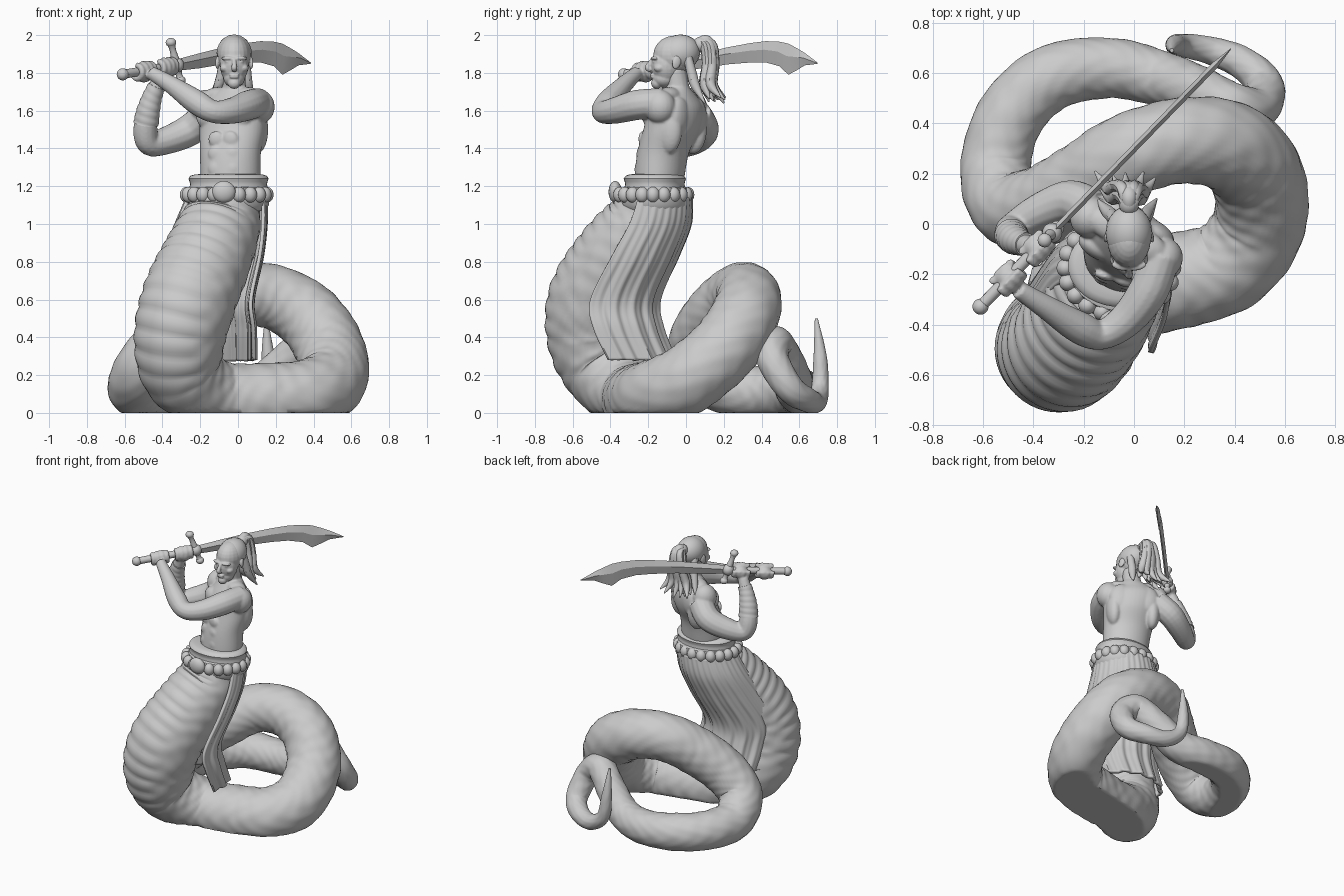
import bpy, bmesh
from math import sin, cos, pi, radians
from mathutils import Vector, Matrix

if "Cube" in bpy.data.objects:
    bpy.data.objects.remove(bpy.data.objects["Cube"])

# Single clay colour
clay = bpy.data.materials.new("clay_grey")
clay.use_nodes = True
clay.diffuse_color = (0.6, 0.6, 0.6, 1)
clay.node_tree.nodes["Principled BSDF"].inputs["Base Color"].default_value = clay.diffuse_color


def spline(pts, steps):
    """Catmull-Rom through rows of any width."""
    pts = [Vector(p) for p in pts]
    out = []
    for i in range(len(pts) - 1):
        a, b, c, d = pts[max(i - 1, 0)], pts[i], pts[i + 1], pts[min(i + 2, len(pts) - 1)]
        for k in range(steps):
            t = k / steps
            out.append(b + (c - a) * (t / 2) + (a * 2 - b * 5 + c * 4 - d) * (t * t / 2)
                       + (b * 3 - a - c * 3 + d) * (t ** 3 / 2))
    return out + [pts[-1]]


def loft(bm, rings, wrap=True):
    rows = [[bm.verts.new(p) for p in ring] for ring in rings]
    n = len(rows[0])
    for lo, hi in zip(rows, rows[1:]):
        for j in range(n if wrap else n - 1):
            k = (j + 1) % n
            bm.faces.new((lo[j], lo[k], hi[k], hi[j]))
    if wrap:
        bm.faces.new(rows[0][::-1])
        bm.faces.new(rows[-1])


def tube(bm, pts, sides=14, steps=6, ref=(0.9, -0.4, 0.2), bump=lambda s, a: 0):
    """Sweep a circle along rows of x, y, z, radius."""
    rows = spline(pts, steps)
    path = [Vector(p[:3]) for p in rows]
    u, s, rings = Vector(ref), 0, []
    for i, c in enumerate(path):
        t = (path[min(i + 1, len(path) - 1)] - path[max(i - 1, 0)]).normalized()
        u = (u - t * u.dot(t)).normalized()
        v = t.cross(u)
        s += (c - path[i - 1]).length if i else 0
        angles = [2 * pi * j / sides for j in range(sides)]
        rings.append([c + (u * cos(a) + v * sin(a)) * rows[i][3] * (1 + bump(s, a)) for a in angles])
    loft(bm, rings)


def ball(bm, centre, size, turn=0, tilt=0):
    m = (Matrix.Translation(centre) @ Matrix.Rotation(radians(turn), 4, 'Z')
         @ Matrix.Rotation(radians(tilt), 4, 'X') @ Matrix.Diagonal((*size, 1)))
    bmesh.ops.create_uvsphere(bm, u_segments=20, v_segments=14, radius=1, matrix=m)


def ellipse(cx, cy, z, rx, ry, turn=0, n=40):
    m = Matrix.Rotation(radians(turn), 3, 'Z')
    return [Vector((cx, cy, z)) + m @ Vector((rx * cos(2 * pi * j / n), ry * sin(2 * pi * j / n), 0))
            for j in range(n)]


def finish(name, bm, voxel=0, thick=0, sharp=45, soften=8):
    bmesh.ops.recalc_face_normals(bm, faces=bm.faces)
    me = bpy.data.meshes.new(name)
    bm.to_mesh(me)
    bm.free()
    me.materials.append(clay)
    me.shade_smooth()
    me.set_sharp_from_angle(angle=radians(sharp))
    ob = bpy.data.objects.new(name, me)
    bpy.context.collection.objects.link(ob)
    if voxel:
        mod = ob.modifiers.new("blend", 'REMESH')
        mod.mode, mod.voxel_size, mod.use_smooth_shade = 'VOXEL', voxel, True
        mod = ob.modifiers.new("soften", 'SMOOTH')
        mod.factor, mod.iterations = 0.5, soften
    if thick:
        ob.modifiers.new("cloth", 'SOLIDIFY').thickness = thick


# Serpent tail: belly plates on the raised front, scales elsewhere, flat where it rests
def tail_skin(s, a):
    belly = min(max((cos(a) - 0.25) * 4, 0), 1) * min(max((1.15 - s) * 5, 0), 1)
    plates = 0.045 * (abs(sin(s * 42)) - 0.6)
    scales = 0.016 * sin(s * 52 + 2 * sin(3 * a)) * sin(7 * a + 2 * sin(s * 9))
    return belly * plates + (1 - belly) * scales


bm = bmesh.new()
tube(bm, [(-.06, -.18, 1.12, .18), (-.09, -.22, 1, .21), (-.16, -.35, .83, .235), (-.26, -.48, .6, .25),
          (-.31, -.49, .38, .24), (-.28, -.41, .2, .215), (-.1, -.29, .09, .185), (.16, -.23, .075, .19),
          (.38, -.16, .1, .185), (.5, .01, .18, .185), (.485, .2, .34, .185), (.37, .31, .51, .18),
          (.18, .33, .615, .17), (-.03, .27, .62, .165), (-.2, .16, .52, .165), (-.37, .07, .38, .16),
          (-.5, .07, .24, .15), (-.55, .22, .13, .14), (-.49, .43, .11, .135), (-.33, .58, .11, .13),
          (-.1, .62, .1, .12), (.1, .58, .13, .11), (.25, .53, .26, .1), (.38, .47, .365, .095),
          (.49, .46, .28, .085), (.52, .55, .13, .075), (.43, .64, .07, .065), (.3, .69, .06, .055),
          (.19, .71, .14, .045), (.16, .71, .3, .035), (.15, .69, .5, .008)],
     sides=48, steps=18, ref=(-.6, -.75, 0), bump=tail_skin)
for v in bm.verts:
    v.co.z = max(v.co.z, 0)
finish("serpent_tail", bm, sharp=60)

# Pleated skirt hanging over the back of the tail
bm = bmesh.new()
rings = []
for x, y, z, r in spline([(-.06, -.18, 1.14, .215), (-.09, -.215, 1, .245), (-.13, -.3, .83, .265),
                          (-.19, -.41, .6, .275), (-.18, -.395, .45, .275), (-.17, -.32, .28, .265)], 8):
    ring = []
    for j in range(97):
        a = radians(-20 + 210 * j / 96)
        pleat = r * (1 + 0.04 * (1.2 - z) * sin(a * 15) + 0.012 * sin(a * 37 + z * 3))
        ring.append((x + pleat * cos(a), y + pleat * sin(a), z))
    rings.append(ring)
loft(bm, rings, wrap=False)
finish("skirt", bm, thick=0.02)

# Waist sash and belt band
bm = bmesh.new()
for rows in ([(1.16, .19, .15), (1.18, .212, .165), (1.21, .203, .157), (1.225, .207, .16), (1.24, .212, .165),
              (1.255, .203, .155), (1.262, .18, .135), (1.265, .14, .11)],
             [(1.07, .19, .17), (1.1, .215, .19), (1.15, .215, .19), (1.19, .21, .18), (1.2, .18, .15)]):
    loft(bm, [ellipse(-.05, -.165, z, rx, ry) for z, rx, ry in rows])
finish("sash", bm)

# Beaded belt with round buckle
bm = bmesh.new()
for p in ellipse(-.06, -.175, 1.155, .212, .183, n=20):
    ball(bm, p, (.036, .036, .042))
ball(bm, (-.075, -.375, 1.17), (.062, .035, .058))
finish("belt_beads", bm)

# Upper body, blended from torso, muscles and limbs
LEFT, FRONT = Vector((.87, -.5, 0)), Vector((-.5, -.87, 0))


def chest(side, ahead, z):
    return Vector((-.03, -.055, z)) + LEFT * side + FRONT * ahead


def sword_at(x):
    return Vector((x, -.04 + (x + .33) * 1.03, 1.84 + .17 * (x + .33)))


bm = bmesh.new()
loft(bm, [ellipse(*row) for row in spline(
    [(-.04, -.15, 1.12, .15, .12, -10), (-.04, -.14, 1.25, .16, .13, -15), (-.04, -.12, 1.38, .166, .132, -22),
     (-.03, -.075, 1.5, .184, .138, -30), (-.03, -.05, 1.6, .187, .125, -32), (-.03, -.04, 1.67, .13, .09, -32),
     (-.02, -.04, 1.72, .07, .06, -20)], 6)])
for side in (-1, 1):
    ball(bm, chest(side * .08, .09, 1.565), (.085, .045, .065), -30)
    ball(bm, chest(side * .13, -.03, 1.5), (.055, .08, .13), -30)
    ball(bm, chest(side * .085, -.075, 1.57), (.085, .045, .1), -30)
    ball(bm, chest(side * .085, -.01, 1.68), (.09, .06, .045), -30)
    ball(bm, chest(side * .165, 0, 1.62), (.08, .085, .09), -30)
    for z in (1.29, 1.37, 1.45):
        ball(bm, Vector((-.08, -.25 + .13 * z - .157, z)) + Vector((.95, -.3, 0)) * side * .04, (.042, .018, .042), -18)
tube(bm, [(-.02, -.03, 1.62, .08), (-.02, -.04, 1.7, .064), (-.02, -.06, 1.82, .06)])
tube(bm, [(.11, -.12, 1.645, .075), (.06, -.26, 1.63, .08), (-.03, -.38, 1.6, .07), (-.13, -.44, 1.595, .06),
          (-.22, -.41, 1.645, .065), (-.35, -.33, 1.735, .048), (-.46, -.26, 1.8, .036)])
tube(bm, [(-.16, .05, 1.58, .085), (-.25, .09, 1.5, .085), (-.37, .05, 1.445, .075), (-.47, -.01, 1.425, .063),
          (-.49, -.04, 1.51, .064), (-.46, -.07, 1.65, .049), (-.41, -.09, 1.78, .037)])
# Fists curled round the grip
grip = (sword_at(0) - sword_at(-1)).normalized()
up = (Vector((0, 0, 1)) - grip * grip.z).normalized()
out = grip.cross(up)
for x in (-.5, -.385):
    ball(bm, sword_at(x) - up * .012, (.052, .055, .05), 45)
    for k in range(4):
        c = sword_at(x + (k - 1.5) * .022)
        arc = [c + (up * cos(a) + out * sin(a)) * (.044 - .004 * abs(k - 1.5)) for a in range(6)]
        tube(bm, [(*p, .017) for p in arc], sides=8, steps=3, ref=grip)
finish("upper_body", bm, voxel=.007, soften=6)

# Wrapped forearm
bm = bmesh.new()
tube(bm, [(-.487, -.045, 1.53, .065), (-.475, -.06, 1.6, .06), (-.455, -.072, 1.67, .051), (-.43, -.082, 1.73, .045)],
     sides=24, steps=10, bump=lambda s, a: .05 * abs(sin(s * 80 + a / 2)))
finish("forearm_wrap", bm)

# Head with face features
bm = bmesh.new()
ball(bm, (-.02, -.06, 1.895), (.087, .113, .102))
ball(bm, (-.02, -.105, 1.84), (.076, .08, .1))
ball(bm, (-.02, -.115, 1.772), (.057, .063, .05))
ball(bm, (-.02, -.155, 1.745), (.034, .03, .03))
tube(bm, [(-.02, -.175, 1.875, .01), (-.02, -.193, 1.85, .012), (-.02, -.203, 1.827, .016), (-.02, -.185, 1.815, .014)], steps=4)
for z in (1.778, 1.79):
    ball(bm, (-.02, -.178, z), (.027, .012, .007))
for side in (-1, 1):
    ball(bm, (-.02 + side * .036, -.168, 1.877), (.036, .016, .01), side * 15, side * -4)
    ball(bm, (-.02 + side * .035, -.166, 1.859), (.016, .011, .007), side * 18)
    ball(bm, (-.02 + side * .05, -.14, 1.825), (.026, .03, .022))
    ball(bm, (-.02 + side * .088, -.05, 1.855), (.011, .024, .036), side * 15, -15)
finish("head", bm, voxel=.005, soften=3)

# Swept-back hair, topknot and loose locks
bm = bmesh.new()
ball(bm, (-.02, -.036, 1.905), (.093, .112, .097), 0, 14)
ball(bm, (-.02, .08, 1.95), (.04, .045, .042))
tube(bm, [(-.02, .07, 1.965, .025), (-.02, .115, 1.96, .035), (-.025, .13, 1.85, .045),
          (-.03, .115, 1.74, .045), (-.03, .14, 1.67, .02)], sides=16)
for k in range(11):
    f = (k - 5) / 5
    deep = .022 * cos(k * 2.4)
    tube(bm, [(-.02 + f * .01, .06, 1.96, .018), (-.02 + f * .025, .115 + deep, 1.955, .024),
              (-.025 + f * .045, .13 + deep, 1.85, .026), (-.03 + f * .07, .12 + deep, 1.74, .028),
              (-.035 + f * .12, .165 + deep * 2, 1.64 + .03 * abs(f), .004)], sides=8, steps=5)
# Locks falling behind the ears
for side in (-1, 1):
    tube(bm, [(-.02 + side * .06, .01, 1.88, .025), (-.02 + side * .065, .03, 1.8, .028),
              (-.025 + side * .08, .05, 1.73, .026), (-.03 + side * .12, .1, 1.64, .004)], sides=8)
finish("hair", bm)

# Curved blade with diamond section and clipped hooked point
bm = bmesh.new()
rings = []
for x, low, high in [(-.33, 1.81, 1.87), (-.2, 1.825, 1.905), (-.08, 1.845, 1.935), (.04, 1.855, 1.958), (.12, 1.855, 1.968),
                     (.19, 1.835, 1.965), (.235, 1.79, 1.955), (.28, 1.815, 1.93), (.32, 1.84, 1.905), (.385, 1.848, 1.855)]:
    c = sword_at(x)
    half = out * min(.014, (high - low) / 4)
    mid = Vector((c.x, c.y, low * .4 + high * .6))
    rings.append([(c.x, c.y, low), mid + half, (c.x, c.y, high), mid - half])
loft(bm, rings)
finish("blade", bm, sharp=15)

# Grip, pommel and cross guard
bm = bmesh.new()
tube(bm, [(*sword_at(x), .024) for x in (-.61, -.5, -.4, -.31)])
ball(bm, sword_at(-.61), (.032, .032, .032))
ball(bm, sword_at(-.325), (.04, .04, .04))
hilt = sword_at(-.325)
lean = Vector((-.25, -.25, 1))
tube(bm, [(*(hilt + lean * h), r) for h, r in ((-.08, .026), (-.05, .017), (0, .025), (.08, .017), (.12, .026))])
for h in (-.08, .12):
    ball(bm, hilt + lean * h, (.028, .028, .024))
finish("hilt", bm)
